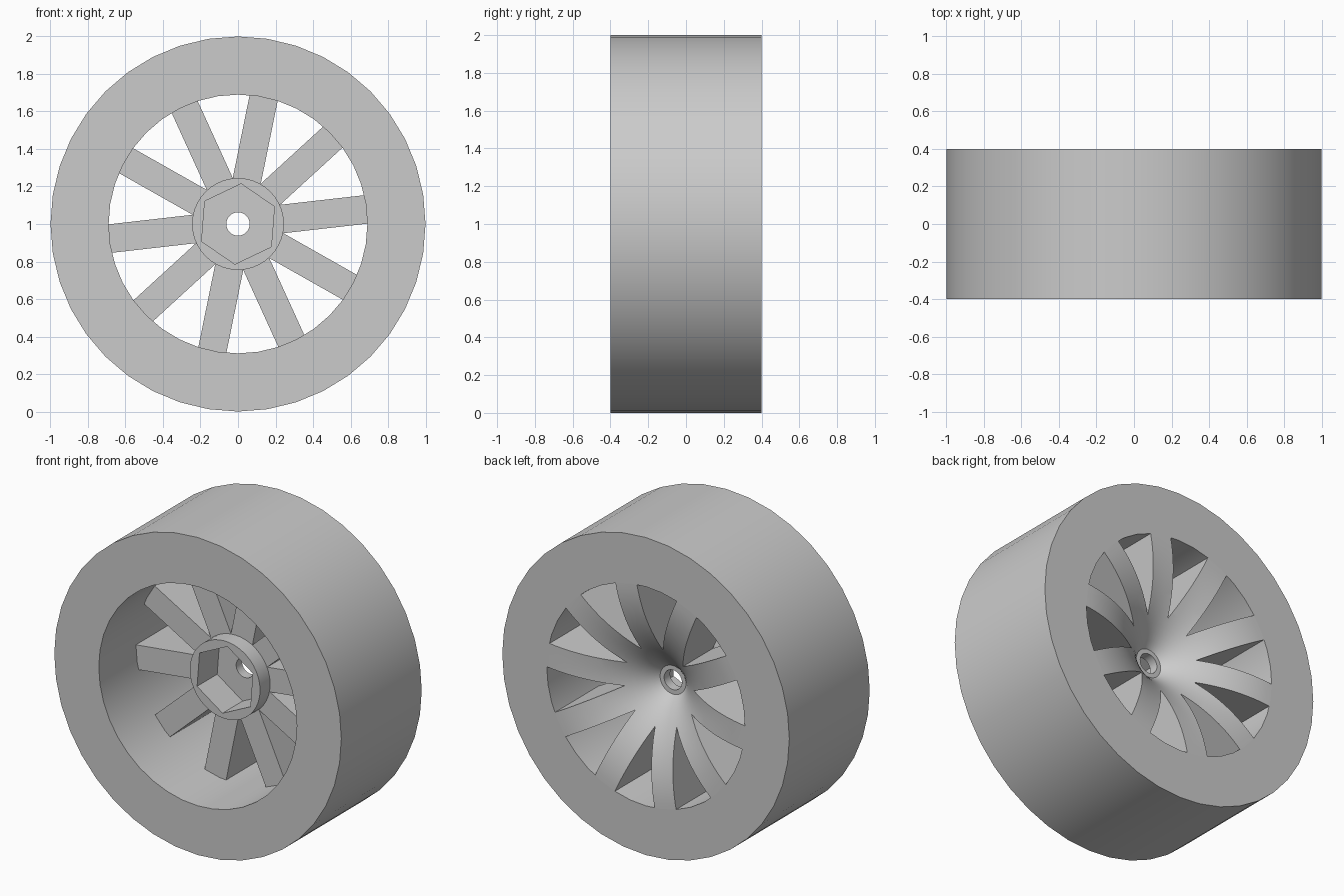
import bpy, bmesh
from math import sin, cos, radians, sqrt, tau
from mathutils import Vector

cube = bpy.data.objects.get("Cube")
if cube:
    bpy.data.objects.remove(cube)

SEGMENTS = 40
AXLE = Vector((0, 0, 1))
RIM_R, HUB_R, BORE_R, LIP_R = 0.69, 0.245, 0.062, 0.09
SPOKES, FIRST_SPOKE = 10, 6.5

grey = bpy.data.materials.new("light_grey")
grey.use_nodes = True
colour = (0.6, 0.6, 0.6, 1)
grey.diffuse_color = colour
grey.node_tree.nodes["Principled BSDF"].inputs["Base Color"].default_value = colour


def finish(bm, name):
    bmesh.ops.recalc_face_normals(bm, faces=bm.faces)
    mesh = bpy.data.meshes.new(name)
    bm.to_mesh(mesh)
    bm.free()
    mesh.materials.append(grey)
    obj = bpy.data.objects.new(name, mesh)
    bpy.context.collection.objects.link(obj)
    return obj


def lathe(name, profile):
    """Spin a closed (radius, y) profile about the axle."""
    bm = bmesh.new()
    verts = [bm.verts.new((0, y, 1 + r)) for r, y in profile]
    edges = [bm.edges.new((v, verts[i - 1])) for i, v in enumerate(verts)]
    bmesh.ops.spin(bm, geom=verts + edges, cent=AXLE, axis=(0, 1, 0),
                   angle=tau, steps=SEGMENTS, use_merge=True)
    bmesh.ops.remove_doubles(bm, verts=bm.verts, dist=1e-5)
    return finish(bm, name)


def prism(bm, outline, y0, y1):
    """Extrude an (x, z) outline, relative to the axle, along y."""
    face = bm.faces.new([bm.verts.new((x, y0, 1 + z)) for x, z in outline])
    top = bmesh.ops.extrude_face_region(bm, geom=[face])["geom"]
    bmesh.ops.translate(bm, vec=(0, y1 - y0, 0),
                        verts=[v for v in top if isinstance(v, bmesh.types.BMVert)])


def polar(r, degrees):
    return Vector((r * cos(radians(degrees)), r * sin(radians(degrees))))


def smooth(obj):
    bpy.ops.object.select_all(action="DESELECT")
    obj.select_set(True)
    bpy.context.view_layer.objects.active = obj
    bpy.ops.object.shade_smooth_by_angle(angle=radians(30))


# Wide outer rim
rim = lathe("rim", [(RIM_R, -0.4), (1, -0.4), (1, 0.4), (RIM_R, 0.4)])

# Hub and spoke disc: flat front, funnel-shaped back following an arc
ARC_R, STEPS = 0.8, 16
arc = []
for i in range(STEPS + 1):
    s = (RIM_R - LIP_R) * i / STEPS
    arc.append((RIM_R - s, 0.4 - ARC_R + sqrt(ARC_R ** 2 - s ** 2)))
spokes = lathe("hub_and_spokes",
               [(BORE_R, -0.13), (HUB_R, -0.13), (HUB_R, -0.03), (RIM_R, -0.03)]
               + arc + [(BORE_R, arc[-1][1])])

# Cutters: wedge openings between spokes, and the hexagonal socket
bm = bmesh.new()
half = 180 / SPOKES
for k in range(SPOKES):
    mid = FIRST_SPOKE + half + 2 * half * k
    apex = polar(0.247, mid)
    prism(bm, [apex, apex + polar(0.7, mid - half), apex + polar(0.7, mid + half)],
          -0.3, 0.6)
prism(bm, [polar(0.215, 25.5 + 60 * k) for k in range(6)], -0.3, 0.07)
cutter = finish(bm, "opening_cutter")
cutter.hide_render = True

cut = spokes.modifiers.new("openings", "BOOLEAN")
cut.operation, cut.solver, cut.object = "DIFFERENCE", "EXACT", cutter
bpy.context.view_layer.objects.active = spokes
bpy.ops.object.modifier_apply(modifier=cut.name)
bpy.data.objects.remove(cutter)

for part in (rim, spokes):
    smooth(part)
